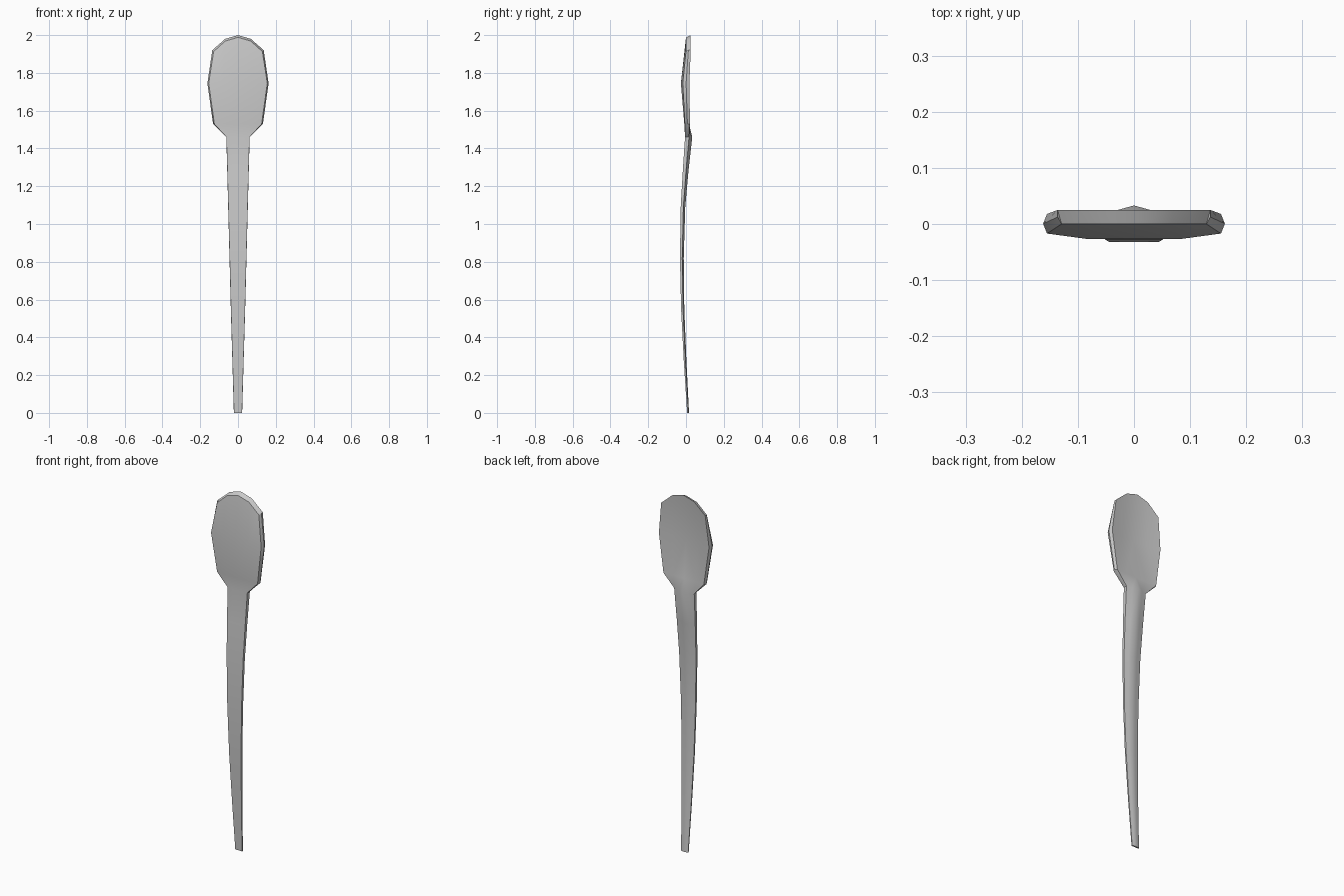
import bpy, bmesh

if "Cube" in bpy.data.objects:
    bpy.data.objects.remove(bpy.data.objects["Cube"])

# Spoon stations from handle tip to bowl top:
# z, half width, front centre y, front edge y, back edge y, back centre y
STATIONS = [
    (0.00, 0.022, 0.006, 0.006, 0.012, 0.016),
    (0.28, 0.030, -0.012, -0.012, -0.004, 0.002),
    (0.55, 0.038, -0.026, -0.026, -0.016, -0.009),
    (0.82, 0.045, -0.032, -0.032, -0.020, -0.012),
    (1.09, 0.052, -0.028, -0.028, -0.014, -0.004),
    (1.28, 0.057, -0.017, -0.017, 0.000, 0.013),
    (1.46, 0.062, -0.005, -0.005, 0.016, 0.033),
    (1.53, 0.132, -0.009, -0.006, 0.021, 0.016),
    (1.745, 0.162, -0.027, -0.017, 0.018, -0.001),
    (2.00, 0.136, 0.000, 0.000, 0.025, 0.025),
]


def half_section(bm, station):
    """Half outline of one section: front centre, round the rim, back centre."""
    z, w, fc, fe, be, bc = station
    bowl = z > 1.5
    top = z > 1.99
    inset = 0.007 if bowl else 0.001
    low = 0.012 if top else 0.0
    d_mid, d_edge = (0.02, 0.08) if top else (0.0, 0.0)
    back_inset = inset if bowl and not top else 0.0
    back_mid = bc + (be - bc) * (0.3 if bowl else 0.5)
    pts = [
        (0, fc, z - low),
        (w * 0.5, fc, z - d_mid - low),
        (w - inset, fe, z - d_edge - low * 0.6),
        (w, (fe + be) / 2, z - d_edge),
        (w - back_inset, be, z - d_edge),
        (w * 0.5, back_mid, z - d_mid),
        (0, bc, z),
    ]
    return [bm.verts.new(p) for p in pts]


def cap(bm, ring):
    for ids in ((0, 1, 5, 6), (1, 2, 4, 5), (2, 3, 4)):
        bm.faces.new([ring[i] for i in ids])


# Handle and bowl lofted as one body, then mirrored across x
bm = bmesh.new()
rings = [half_section(bm, s) for s in STATIONS]
for a, b in zip(rings, rings[1:]):
    for i in range(6):
        bm.faces.new((a[i], a[i + 1], b[i + 1], b[i]))
cap(bm, rings[0])
cap(bm, rings[-1])
bmesh.ops.mirror(bm, geom=bm.verts[:] + bm.edges[:] + bm.faces[:],
                 axis='X', merge_dist=0.0002)
bmesh.ops.remove_doubles(bm, verts=bm.verts[:], dist=0.0002)
bmesh.ops.recalc_face_normals(bm, faces=bm.faces[:])

mesh = bpy.data.meshes.new("spoon")
bm.to_mesh(mesh)
bm.free()
spoon = bpy.data.objects.new("spoon", mesh)
bpy.context.collection.objects.link(spoon)

# Smooth faces, crisp rim
bpy.context.view_layer.objects.active = spoon
spoon.select_set(True)
bpy.ops.object.shade_smooth_by_angle(angle=0.6)
